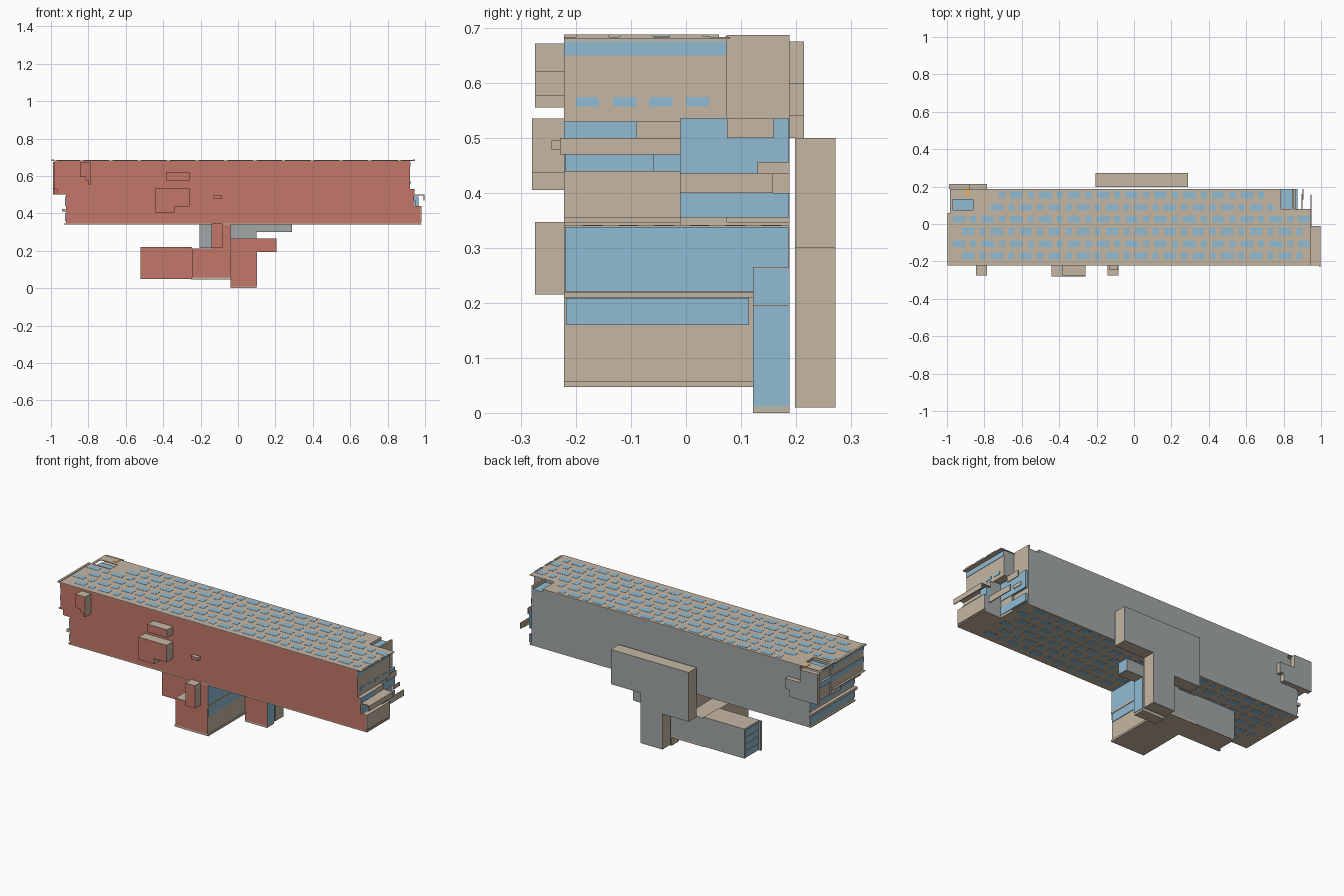
import bpy, bmesh

def mat(name, c):
    m = bpy.data.materials.new(name)
    m.diffuse_color = (*c, 1)
    return m

TAN = mat("tan_panel", (0.56, 0.47, 0.37))
RED = mat("red_facade", (0.55, 0.18, 0.14))
GREY = mat("grey_facade", (0.36, 0.39, 0.39))
BLUE = mat("blue_glass", (0.28, 0.50, 0.66))
ORANGE = mat("orange_hatch", (0.80, 0.45, 0.12))

def finish(bm, name, mats):
    me = bpy.data.meshes.new(name)
    bm.to_mesh(me)
    bm.free()
    for m in mats:
        me.materials.append(m)
    ob = bpy.data.objects.new(name, me)
    bpy.context.collection.objects.link(ob)
    return ob

def prism(name, pts, y0, y1):
    """Extrude an x-z outline along y: red front, grey back, tan sides."""
    bm = bmesh.new()
    f = bm.faces.new([bm.verts.new((x, y0, z)) for x, z in pts])
    ext = bmesh.ops.extrude_face_region(bm, geom=[f])
    for v in ext["geom"]:
        if isinstance(v, bmesh.types.BMVert):
            v.co.y = y1
    bmesh.ops.recalc_face_normals(bm, faces=bm.faces[:])
    for f in bm.faces:
        f.normal_update()
        f.material_index = 1 if f.normal.y < -0.5 else 2 if f.normal.y > 0.5 else 0
    return finish(bm, name, [TAN, RED, GREY])

def rect(x0, x1, z0, z1):
    return [(x0, z0), (x1, z0), (x1, z1), (x0, z1)]

def boxes(name, items, m):
    """Join boxes (x0, x1, y0, y1, z0, z1) in one object of one material."""
    bm = bmesh.new()
    for x0, x1, y0, y1, z0, z1 in items:
        for v in bmesh.ops.create_cube(bm, size=1)["verts"]:
            v.co.x = x1 if v.co.x > 0 else x0
            v.co.y = y1 if v.co.y > 0 else y0
            v.co.z = z1 if v.co.z > 0 else z0
    return finish(bm, name, [m])

F, B = -0.222, 0.188   # front and back facade planes

# Main raised bar: front part is longer at the right end than the back part
prism("main_bar_front", [(-0.92, 0.345), (0.975, 0.345), (0.975, 0.44), (0.94, 0.44), (0.94, 0.53),
      (0.92, 0.53), (0.92, 0.68), (-0.98, 0.68), (-0.98, 0.53), (-0.965, 0.53), (-0.965, 0.5),
      (-0.92, 0.5)], F, -0.01)
prism("main_bar_middle", [(-0.92, 0.345), (0.87, 0.345), (0.87, 0.535), (0.92, 0.535), (0.92, 0.68),
      (-0.98, 0.68), (-0.98, 0.5), (-0.92, 0.5)], -0.01, 0.075)
prism("main_bar_back", [(-0.92, 0.345), (0.855, 0.345), (0.855, 0.665), (0.785, 0.665), (0.785, 0.68),
      (-0.86, 0.68), (-0.86, 0.66), (-0.97, 0.66), (-0.97, 0.5), (-0.92, 0.5)], 0.075, B)

# Thin roof and floor slabs, parapets
boxes("roof_slab", [(-0.998, 0.945, F, 0.06, 0.68, 0.684), (-0.86, 0.945, 0.06, 0.08, 0.68, 0.684),
      (-0.86, 0.785, 0.08, B, 0.68, 0.684), (-0.985, -0.86, 0.13, B, 0.68, 0.684),
      (-0.985, -0.97, 0.06, 0.13, 0.68, 0.684), (0.845, 0.855, 0.075, B, 0.54, 0.687)], TAN)
boxes("roof_parapets", [(0.935, 0.945, y, y + 0.06, 0.684, 0.688) for y in (-0.2, -0.12, -0.03)]
      + [(-0.998, -0.985, F, 0.06, 0.684, 0.688)], TAN)
boxes("roof_terrace_glass", [(0.785, 0.845, 0.082, B, 0.665, 0.667),
      (-0.968, -0.86, 0.062, 0.13, 0.66, 0.668)], BLUE)
boxes("roof_hatch", [(-0.9, -0.88, 0.15, 0.187, 0.684, 0.686)], ORANGE)
boxes("floor_slab", [(-0.93, 0.87, F, B, 0.341, 0.347), (0.87, 0.98, F, -0.01, 0.341, 0.347)], TAN)

# Rows of roof panes, repeated on the underside
top, under = [], []
for r in range(6):
    y = 0.155 - r * 0.065
    x, k = -0.97 + (r % 2) * 0.05, 0
    while x < 0.91:
        w = (0.066, 0.032)[k % 2]
        if not (y > 0.05 and (x < -0.8 or x + w > 0.78)):
            top.append((x, x + w, y - 0.018, y + 0.018, 0.683, 0.6852))
        if -0.9 < x < 0.8:
            under.append((x, x + w, y - 0.018, y + 0.018, 0.3402, 0.342))
        x += w + 0.028
        k += 1
boxes("roof_panes", top, BLUE)
boxes("underside_panes", under, BLUE)

# Right end: glazing bands, small windows, balconies and planks
boxes("right_end_glass", [(0.91, 0.922, F, 0.073, 0.65, 0.675), (0.93, 0.943, F, -0.09, 0.5, 0.53),
      (0.93, 0.95, F + 0.002, -0.01, 0.44, 0.47), (0.86, 0.873, -0.01, B - 0.001, 0.435, 0.535),
      (0.86, 0.873, -0.01, B - 0.001, 0.355, 0.4), (0.94, 0.965, -0.06, -0.01, 0.44, 0.49)]
      + [(0.91, 0.922, y, y + 0.042, 0.557, 0.574) for y in (-0.2, -0.133, -0.067, 0)], BLUE)
boxes("right_end_balcony", [(0.94, 0.998, F, -0.01, 0.496, 0.5), (0.992, 0.998, -0.229, -0.01, 0.47, 0.5),
      (0.975, 0.98, F, -0.01, 0.355, 0.44)], TAN)
boxes("right_end_planks", [(0.945, 0.95, -0.01, B - 0.03, 0.4, 0.435), (0.895, 0.9, 0.075, 0.16, 0.5, 0.535),
      (0.9, 0.905, 0.13, B, 0.435, 0.456)], TAN)

# Left end: glazing bands and floor ledge
boxes("left_end_glass", [(-0.983, -0.97, F, 0.06, 0.65, 0.675), (-0.983, -0.97, F, B, 0.58, 0.61),
      (-0.924, -0.91, F, B, 0.44, 0.49), (-0.924, -0.91, F, B, 0.36, 0.4)], BLUE)
boxes("left_end_ledges", [(-0.992, -0.92, F, 0.06, 0.53, 0.534), (-0.94, -0.92, F, B, 0.41, 0.425)], TAN)
prism("back_left_bay", [(-0.99, 0.5), (-0.81, 0.5), (-0.81, 0.54), (-0.785, 0.54), (-0.785, 0.6),
      (-0.88, 0.6), (-0.88, 0.675), (-0.99, 0.675)], B, 0.215)

# Boxes that stand out from the front wall
prism("front_bay_left", [(-0.785, 0.555), (-0.785, 0.672), (-0.845, 0.672), (-0.845, 0.595),
      (-0.815, 0.595), (-0.815, 0.575), (-0.8, 0.575), (-0.8, 0.555)], -0.275, F)
prism("front_bay_middle", [(-0.44, 0.405), (-0.34, 0.405), (-0.34, 0.437), (-0.26, 0.437),
      (-0.26, 0.535), (-0.44, 0.535)], -0.28, F)
prism("front_bay_upper", rect(-0.385, -0.26, 0.577, 0.622), -0.275, F)
prism("front_bay_small", rect(-0.13, -0.085, 0.478, 0.495), -0.245, F)
prism("front_bay_lower", rect(-0.142, -0.083, 0.215, 0.347), -0.275, F)

# Lower wing below the bar
prism("lower_core", [(-0.245, 0.058), (-0.04, 0.058), (-0.04, 0.342), (-0.14, 0.342),
      (-0.14, 0.213), (-0.245, 0.213)], F, B)
boxes("lower_core_slabs", [(-0.25, -0.035, F, B, 0.047, 0.058), (-0.045, -0.035, F, B, 0.21, 0.22)], TAN)
boxes("lower_core_glass", [(-0.05, -0.037, -0.218, 0.115, 0.16, 0.209),
      (-0.05, -0.037, -0.22, B - 0.002, 0.221, 0.338)], BLUE)
prism("lower_left_block", rect(-0.505, -0.245, 0.05, 0.22), 0.06, B)
prism("lower_left_screen", rect(-0.52, -0.245, 0.05, 0.22), 0.05, 0.06)
boxes("lower_left_glass", [(-0.508, -0.5, 0.065, B - 0.004, z, z + 0.032)
      for z in (0.058, 0.098, 0.138, 0.178)], BLUE)

# Stair tower reaching the ground
prism("stair_tower", [(-0.04, 0.01), (0.1, 0.01), (0.1, 0.195), (0.205, 0.195), (0.205, 0.265),
      (-0.04, 0.265)], 0.122, B)
boxes("stair_tower_base", [(-0.04, 0.1, 0.122, B, 0, 0.01)], TAN)
boxes("stair_tower_glass", [(0.095, 0.102, 0.123, B - 0.001, 0.012, 0.194),
      (0.2, 0.207, 0.123, B - 0.001, 0.197, 0.263)], BLUE)

# Stepped block behind the back wall
prism("back_block", [(-0.04, 0.01), (0.1, 0.01), (0.1, 0.3), (0.29, 0.3), (0.29, 0.5),
      (-0.207, 0.5), (-0.207, 0.215), (-0.04, 0.215)], 0.198, 0.272)
# front side of the back block is grey like its rear
blk = bpy.data.objects["back_block"].data
for p in blk.polygons:
    if p.normal.y < -0.5:
        p.material_index = 2
